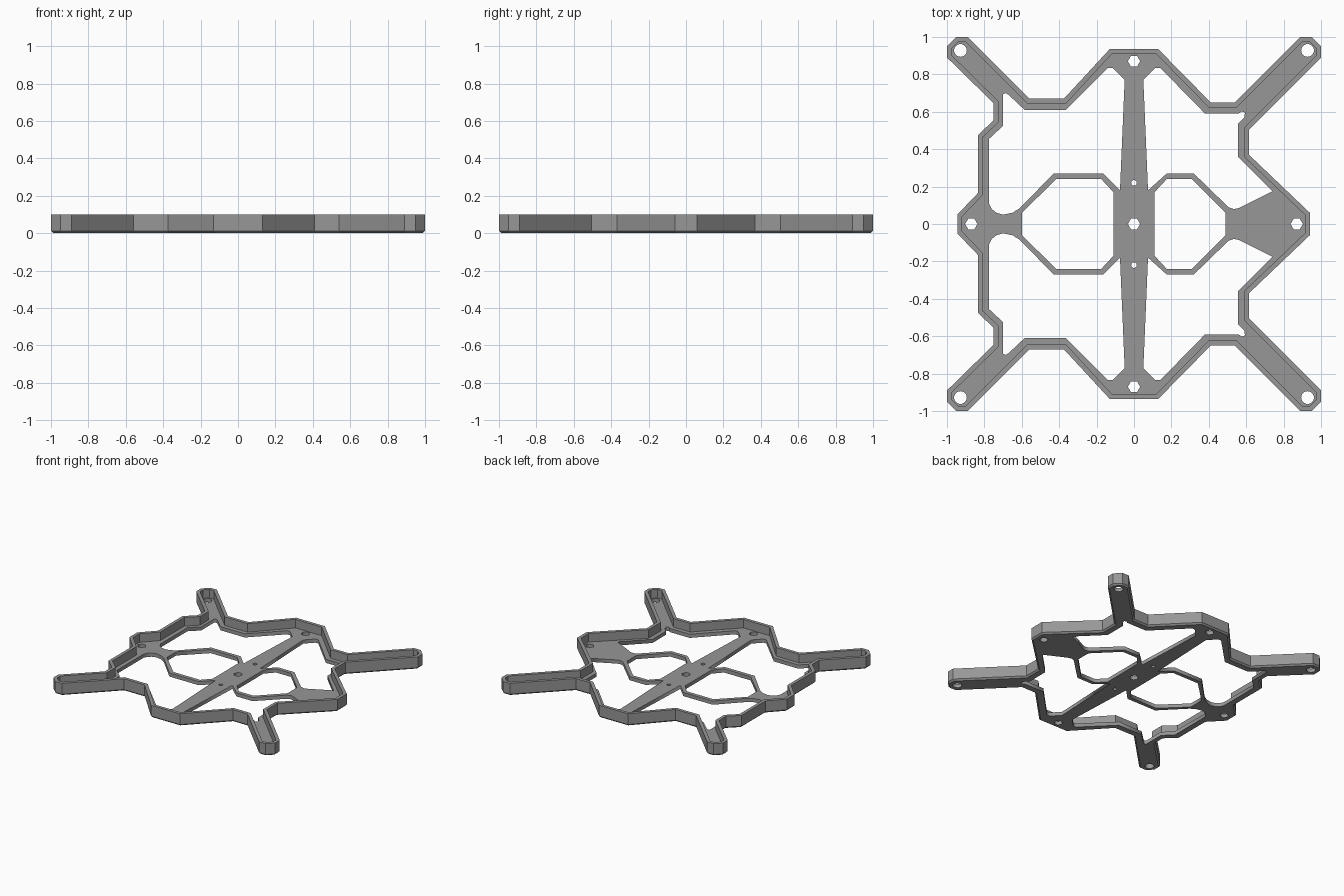
import bpy, bmesh, math
from mathutils import Vector

if "Cube" in bpy.data.objects:
    bpy.data.objects.remove(bpy.data.objects["Cube"])

HEIGHT, FLOOR, RIM, CHAMFER = 0.10, 0.03, 0.026, 0.012

grey = bpy.data.materials.new("mid grey")
grey.diffuse_color = (0.31, 0.31, 0.31, 1)
grey.use_nodes = True
grey.node_tree.nodes["Principled BSDF"].inputs["Base Color"].default_value = grey.diffuse_color


def mirror_y(pts):
    return [(x, -y) for x, y in pts]


def closed(half):
    """Complete a half loop by reflecting it across the x axis."""
    return half + mirror_y(half)[::-1]


def inset(pts, d):
    """Offset a clockwise loop inwards with mitred corners."""
    out, n = [], len(pts)
    for i in range(n):
        p = Vector(pts[i])
        a = (p - Vector(pts[i - 1])).normalized()
        b = (Vector(pts[(i + 1) % n]) - p).normalized()
        na, nb = Vector((a.y, -a.x)), Vector((b.y, -b.x))
        out.append(tuple(p + (na + nb) * d / (1 + na.dot(nb))))
    return out


def circle(x, y, r, n):
    return [(x + r * math.cos(2 * math.pi * i / n),
             y + r * math.sin(2 * math.pi * i / n)) for i in range(n)]


# Outer outline, left to right over the back half
outline = closed([
    (-0.945, 0.05), (-0.835, 0.165), (-0.835, 0.475), (-0.75, 0.555),
    (-0.75, 0.645), (-1, 0.89), (-1, 0.95), (-0.95, 1), (-0.89, 1),
    (-0.56, 0.67), (-0.375, 0.67), (-0.13, 0.935), (0.13, 0.935),
    (0.41, 0.65), (0.54, 0.65), (0.89, 1), (0.95, 1), (1, 0.95), (1, 0.89),
    (0.615, 0.505), (0.615, 0.37), (0.94, 0.06)])

# Large openings left and right of the spine
left_gap = [
    (-0.05, 0.77), (-0.115, 0.835), (-0.14, 0.835), (-0.365, 0.61),
    (-0.585, 0.61), (-0.67, 0.69), (-0.685, 0.70), (-0.70, 0.695),
    (-0.70, 0.525), (-0.775, 0.455), (-0.775, 0.11), (-0.76, 0.08),
    (-0.735, 0.06), (-0.70, 0.05), (-0.65, 0.06), (-0.61, 0.085),
    (-0.43, 0.27), (-0.165, 0.27), (-0.075, 0.18)]
right_gap = [
    (0.05, 0.77), (0.115, 0.835), (0.14, 0.835), (0.38, 0.59),
    (0.56, 0.59), (0.575, 0.603), (0.593, 0.595), (0.59, 0.57),
    (0.555, 0.535), (0.555, 0.36), (0.74, 0.175), (0.56, 0.085),
    (0.535, 0.08), (0.505, 0.09), (0.32, 0.27), (0.175, 0.27),
    (0.075, 0.18)]

# Openings inside the two centre loops
left_loop = closed([(-0.11, 0.17), (-0.175, 0.24), (-0.415, 0.24), (-0.60, 0.06)])
right_loop = closed([(0.11, 0.17), (0.175, 0.24), (0.31, 0.24), (0.49, 0.06)])

# Fixing holes: hexagons on the axes, round ones in the arms, pin holes in the spine
holes = [circle(x, y, 0.033, 6) for x, y in
         ((0, 0), (0, 0.87), (0, -0.87), (0.87, 0), (-0.87, 0))]
holes += [circle(sx * 0.928, sy * 0.928, 0.034, 24) for sx in (-1, 1) for sy in (-1, 1)]
holes += [circle(0, s * 0.22, 0.015, 12) for s in (-1, 1)]

# Floor plate with all openings
curve = bpy.data.curves.new("floor_plate", 'CURVE')
curve.dimensions, curve.fill_mode, curve.extrude = '2D', 'BOTH', FLOOR / 2
loops = [inset(outline, CHAMFER), left_gap, mirror_y(left_gap), right_gap,
         mirror_y(right_gap), left_loop, right_loop] + holes
for pts in loops:
    s = curve.splines.new('POLY')
    s.points.add(len(pts) - 1)
    for p, (x, y) in zip(s.points, pts):
        p.co = (x, y, 0, 1)
    s.use_cyclic_u = True
plate = bpy.data.objects.new("floor_plate", curve)
plate.location.z = FLOOR / 2
bpy.context.collection.objects.link(plate)
bpy.context.view_layer.objects.active = plate
plate.select_set(True)
bpy.ops.object.convert(target='MESH')
plate = bpy.context.view_layer.objects.active
plate.data.materials.clear()
plate.data.materials.append(grey)

# Upright rim with a chamfered foot, following the outline
bm = bmesh.new()
section = [(CHAMFER, 0), (0, CHAMFER), (0, HEIGHT), (RIM, HEIGHT), (RIM, FLOOR), (CHAMFER, FLOOR)]
rings = [[bm.verts.new((x, y, z)) for x, y in inset(outline, d)] for d, z in section]
n = len(outline)
for k in range(len(rings)):
    a, b = rings[k], rings[(k + 1) % len(rings)]
    for i in range(n):
        j = (i + 1) % n
        bm.faces.new((a[i], a[j], b[j], b[i]))
bmesh.ops.recalc_face_normals(bm, faces=bm.faces)
mesh = bpy.data.meshes.new("outer_rim")
bm.to_mesh(mesh)
bm.free()
mesh.materials.append(grey)
bpy.context.collection.objects.link(bpy.data.objects.new("outer_rim", mesh))
